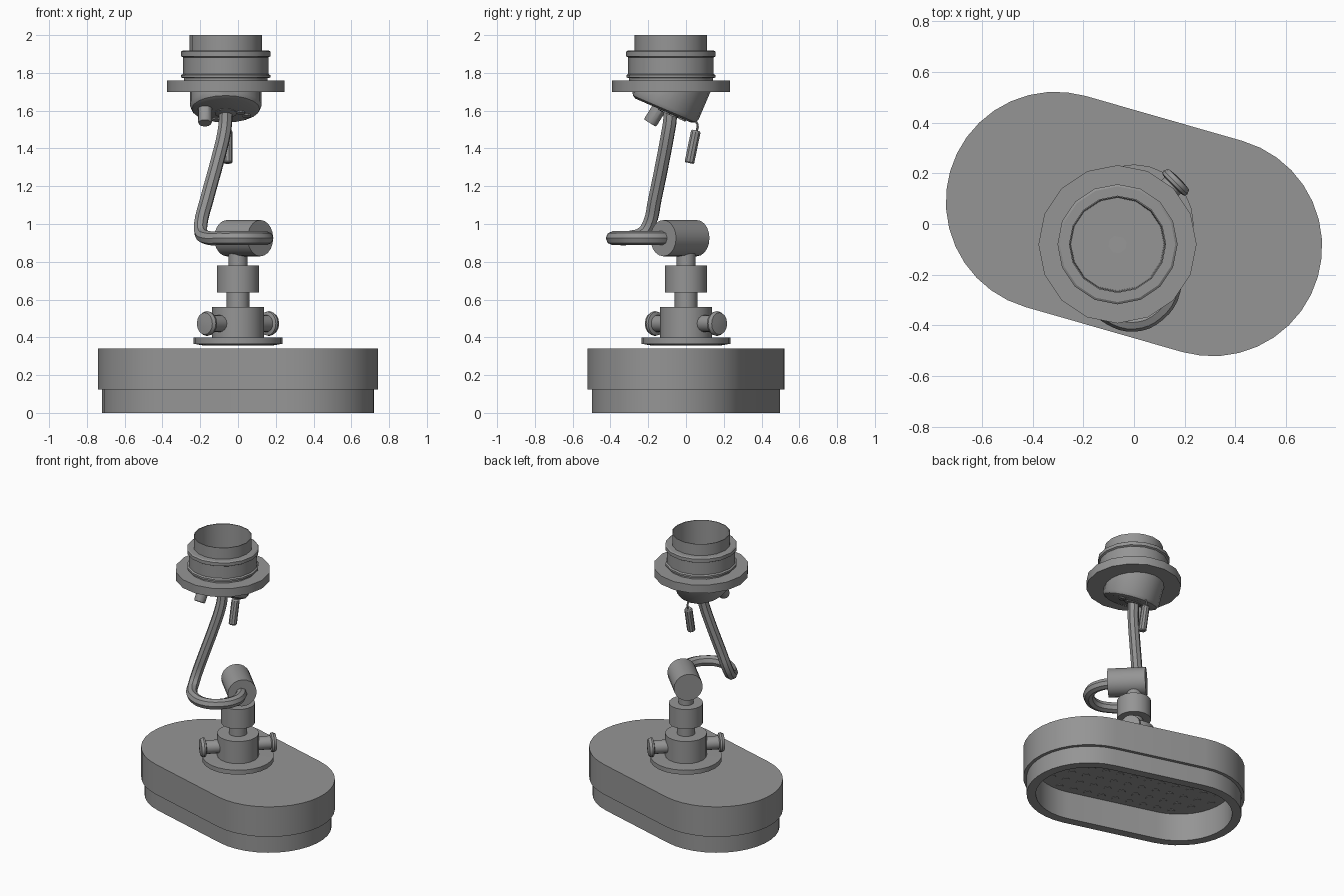
import bpy, bmesh, math
from mathutils import Vector, Matrix

if "Cube" in bpy.data.objects:
    bpy.data.objects.remove(bpy.data.objects["Cube"])

CX, CY = -0.065, -0.08            # centre of the socket
TILT = math.radians(-16)          # turn of the lamp head
DARK = bpy.data.materials.new("dark_grey")
DARK.diffuse_color = (0.3, 0.3, 0.3, 1)
DARK.use_nodes = True
DARK.node_tree.nodes["Principled BSDF"].inputs["Base Color"].default_value = DARK.diffuse_color


def activate(ob, angle):
    bpy.ops.object.select_all(action='DESELECT')
    ob.select_set(True)
    bpy.context.view_layer.objects.active = ob
    if ob.type == 'CURVE':
        bpy.ops.object.convert(target='MESH')
    bpy.ops.object.shade_smooth_by_angle(angle=math.radians(angle))
    return ob


def finish(bm, name, angle=30):
    bmesh.ops.recalc_face_normals(bm, faces=bm.faces)
    me = bpy.data.meshes.new(name)
    bm.to_mesh(me)
    bm.free()
    me.materials.append(DARK)
    ob = bpy.data.objects.new(name, me)
    bpy.context.collection.objects.link(ob)
    return activate(ob, angle)


def loft(bm, rings, closed=False):
    loops = [[bm.verts.new(p) for p in ring] for ring in rings]
    pairs = zip(loops, loops[1:] + loops[:1]) if closed else zip(loops, loops[1:])
    for a, b in pairs:
        n = len(a)
        for i in range(n):
            j = (i + 1) % n
            bm.faces.new((a[i], a[j], b[j], b[i]))
    if not closed:
        bm.faces.new(loops[0])
        bm.faces.new(loops[-1])


def turned(name, start, axis, profile, n, closed=False, clip_z=None):
    # lathe along any axis; profile is (radius, distance)
    q = Vector(axis).normalized().to_track_quat('Z', 'Y').to_matrix().to_4x4()
    m = Matrix.Translation(start) @ q
    bm = bmesh.new()
    loft(bm, [[m @ Vector((r * math.cos(2 * math.pi * i / n), r * math.sin(2 * math.pi * i / n), d))
               for i in range(n)] for r, d in profile], closed)
    if clip_z is not None:
        cut = bmesh.ops.bisect_plane(bm, geom=bm.verts[:] + bm.edges[:] + bm.faces[:],
                                     plane_co=(0, 0, clip_z), plane_no=(0, 0, 1), clear_outer=True)
        rim = [e for e in cut['geom_cut'] if isinstance(e, bmesh.types.BMEdge)]
        bmesh.ops.contextual_create(bm, geom=rim)
    return finish(bm, name)


def lathe(name, profile, n):
    return turned(name, (0, 0, 0), (0, 0, 1), profile, n)


def tube(name, pts, r, res=4):
    cu = bpy.data.curves.new(name, 'CURVE')
    cu.dimensions = '3D'
    cu.bevel_depth, cu.bevel_resolution = r, 2
    cu.resolution_u, cu.use_fill_caps = res, True
    cu.materials.append(DARK)
    sp = cu.splines.new('BEZIER')
    sp.bezier_points.add(len(pts) - 1)
    for bp, p in zip(sp.bezier_points, pts):
        bp.co = p
        bp.handle_left_type = bp.handle_right_type = 'AUTO'
    ob = bpy.data.objects.new(name, cu)
    bpy.context.collection.objects.link(ob)
    return activate(ob, 30)


# Lamp head: stadium shell, open below
HALF, TURN = 0.322, Matrix.Rotation(TILT, 3, 'Z')


def stadium(r, z, n=18):
    pts = []
    for side in (0, 1):
        for i in range(n + 1):
            a = -math.pi / 2 + math.pi * i / n + side * math.pi
            c = HALF if side == 0 else -HALF
            pts.append(TURN @ Vector((c + r * math.cos(a), r * math.sin(a), z)))
    return pts


bm = bmesh.new()
loft(bm, [stadium(r, z) for r, z in
          ((0.35, 0.2), (0.35, 0.0), (0.411, 0.0), (0.411, 0.125), (0.433, 0.125), (0.433, 0.342))])
finish(bm, "lamp_head", 20)

# Grid of small light emitters under the head
bm = bmesh.new()
for i in range(-6, 7):
    for j in range(-3, 4):
        u, v = i * 0.1, j * 0.1
        if math.hypot(max(abs(u) - HALF, 0), v) <= 0.31:
            p = TURN @ Vector((u, v, 0.199))
            bmesh.ops.create_cone(bm, cap_ends=True, segments=8, radius1=0.025, radius2=0.025,
                                  depth=0.006, matrix=Matrix.Translation(p))
finish(bm, "light_emitters")

# Mounting disc and stacked neck
lathe("mounting_disc", [(0.19, 0.358), (0.235, 0.366), (0.235, 0.398), (0.13, 0.4)], 24)
lathe("clamp_block", [(0.137, 0.395), (0.137, 0.56)], 20)
lathe("lower_neck", [(0.06, 0.55), (0.06, 0.65)], 16)
lathe("neck_collar", [(0.112, 0.638), (0.112, 0.78)], 20)
lathe("upper_neck", [(0.05, 0.77), (0.05, 0.87)], 16)

# Pair of thumb screws
for side, s in (("left", -1), ("right", 1)):
    turned(f"thumb_screw_{side}", (0, 0, 0.473), (s, s, 0),
           [(0.045, 0.12), (0.045, 0.215), (0.063, 0.22), (0.066, 0.232), (0.058, 0.25), (0.02, 0.254)], 16)

# Swivel barrel
d = Vector((1, -1, 0)).normalized()
turned("swivel_barrel", Vector((0.03, -0.032, 0.925)) - d * 0.125, d, [(0.096, 0), (0.096, 0.25)], 20)

# Bent arm
tube("bent_arm", [(0.09, -0.095, 0.925), (0.139, -0.17, 0.925), (0.147, -0.26, 0.925),
                  (0.09, -0.35, 0.925), (0.0, -0.388, 0.925), (-0.09, -0.363, 0.925),
                  (-0.16, -0.3, 0.927), (-0.194, -0.23, 0.95), (-0.197, -0.195, 1.0),
                  (-0.165, -0.165, 1.13), (-0.105, -0.12, 1.35), (-0.074, -0.096, 1.48),
                  (-0.066, -0.085, 1.55), (-0.065, -0.08, 1.702)], 0.037)

# Socket: flange, ringed sleeve, open collar
turned("socket", (CX, CY, 0), (0, 0, 1),
       [(0.183, 1.7), (0.312, 1.7), (0.312, 1.76), (0.222, 1.76), (0.222, 1.773), (0.236, 1.775),
        (0.236, 1.788), (0.226, 1.795), (0.226, 1.882), (0.237, 1.888), (0.237, 1.912),
        (0.228, 1.918), (0.192, 1.918), (0.192, 2.0), (0.187, 2.0)], 16, closed=True)

# Tilted cup below the flange, closed at the top
axis = Vector((0, 0.395, 0.919)).normalized()
base = Vector((CX, -0.12, 1.6))
turned("tilted_cup", base, axis, [(0.16, 0), (0.18, 0.01), (0.19, 0.03), (0.19, 0.32)], 20, clip_z=1.701)


def on_cup(x, t):
    # point on the cup's slanted bottom
    return base + Vector((x, 0, 0)) + Vector((0, 0.919, -0.395)) * t


# Details on the slanted bottom
turned("arm_grommet", on_cup(0, 0.03), -axis, [(0.058, -0.01), (0.058, 0.004), (0.045, 0.008)], 16)
for k, (x, t) in enumerate(((0.08, 0.02), (0.11, 0.06), (-0.05, 0.11))):
    turned(f"cup_screw_{k + 1}", on_cup(x, t), -axis, [(0.022, -0.01), (0.022, 0.008)], 10)
turned("switch_knob", (-0.175, -0.125, 1.64), (0, -0.5, -0.8), [(0.038, 0), (0.038, 0.115), (0.034, 0.125)], 12)

# Pull cord and handle
tube("pull_cord", [(-0.055, 0.03, 1.56), (-0.055, 0.06, 1.53), (-0.055, 0.054, 1.48)], 0.006, 3)
turned("pull_handle", (-0.055, 0.053, 1.495), (0, -0.035, -0.17),
       [(0.022, 0), (0.027, 0.008), (0.027, 0.17), (0.022, 0.176)], 10)
